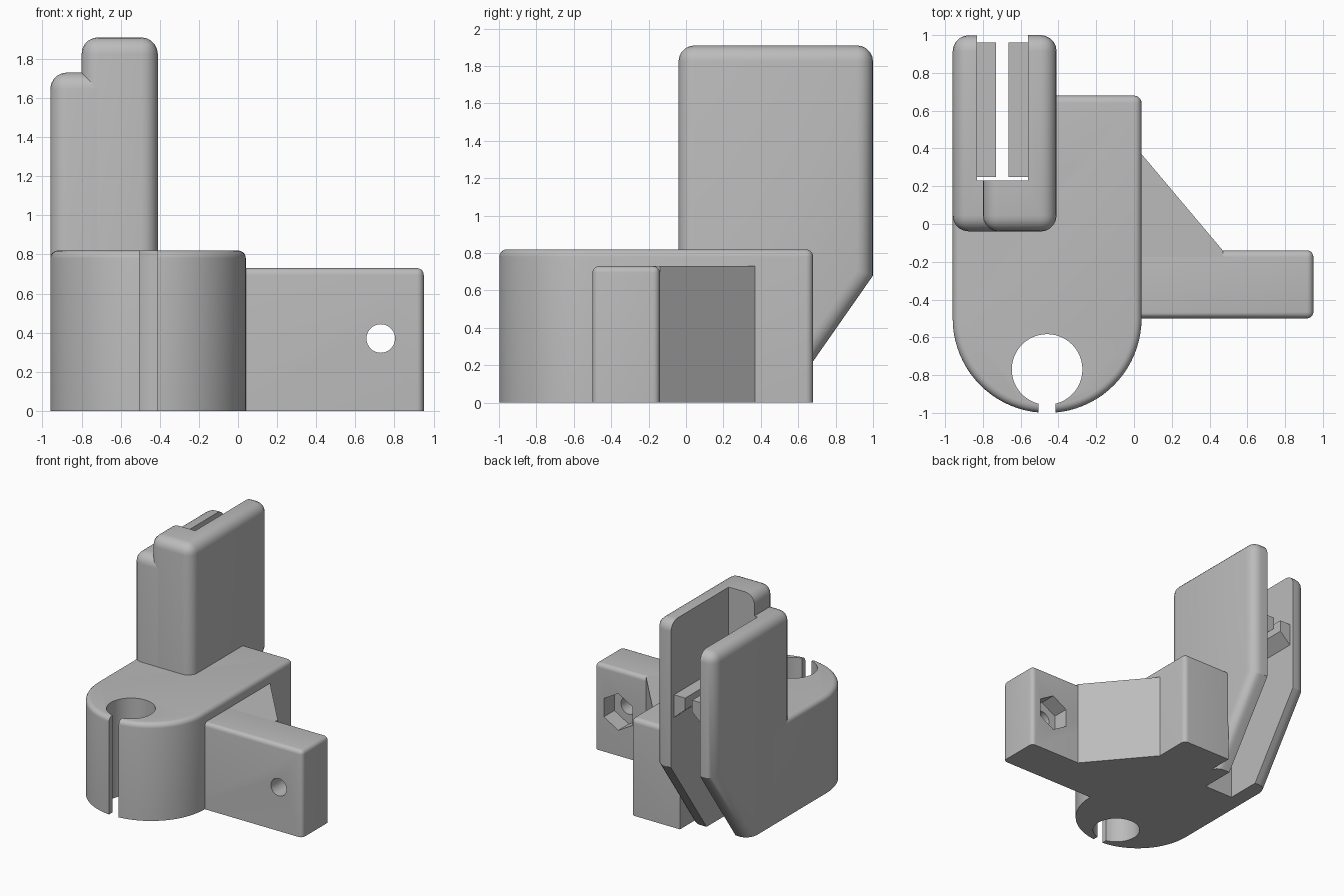
import bpy, bmesh
from math import cos, sin, pi, radians
from mathutils import Vector

cube = bpy.data.objects.get("Cube")
if cube:
    bpy.data.objects.remove(cube, do_unlink=True)

grey = bpy.data.materials.new("light_grey_plastic")
grey.use_nodes = True
color = (0.5, 0.5, 0.5, 1)
grey.diffuse_color = color
grey.node_tree.nodes["Principled BSDF"].inputs["Base Color"].default_value = color


def prism(name, outline, axis, lo, hi, bevel=0, rule=None):
    """Extrude a 2D outline along an axis; round the edges picked by rule(a, b)."""
    place = {"x": lambda p, t: (t, p[0], p[1]),
             "y": lambda p, t: (p[0], t, p[1]),
             "z": lambda p, t: (p[0], p[1], t)}[axis]
    bm = bmesh.new()
    face = bm.faces.new([bm.verts.new(place(p, lo)) for p in outline])
    out = bmesh.ops.extrude_face_region(bm, geom=[face])["geom"]
    moved = [v for v in out if isinstance(v, bmesh.types.BMVert)]
    bmesh.ops.translate(bm, verts=moved, vec=Vector(place((0, 0), hi - lo)))
    bmesh.ops.recalc_face_normals(bm, faces=bm.faces)
    if bevel:
        edges = [e for e in bm.edges if rule(e.verts[0].co, e.verts[1].co)]
        bmesh.ops.bevel(bm, geom=edges, offset=bevel, segments=5, profile=0.5,
                        affect="EDGES", clamp_overlap=True)
        bmesh.ops.recalc_face_normals(bm, faces=bm.faces)
    mesh = bpy.data.meshes.new(name)
    bm.to_mesh(mesh)
    bm.free()
    mesh.materials.append(grey)
    obj = bpy.data.objects.new(name, mesh)
    bpy.context.collection.objects.link(obj)
    return obj


def rect(a0, a1, b0, b1):
    return [(a0, b0), (a1, b0), (a1, b1), (a0, b1)]


def ring(a, b, r, n, turn=0.0):
    return [(a + r * cos(turn + 2 * pi * i / n), b + r * sin(turn + 2 * pi * i / n))
            for i in range(n)]


def cut(obj, cutter):
    cutter.hide_render = True
    mod = obj.modifiers.new("cut", "BOOLEAN")
    mod.operation, mod.solver, mod.object = "DIFFERENCE", "EXACT", cutter
    bpy.context.view_layer.objects.active = obj
    bpy.ops.object.modifier_apply(modifier=mod.name)
    bpy.data.objects.remove(cutter, do_unlink=True)


def near(a, b, i, value):
    return abs(a[i] - value) < 1e-4 and abs(b[i] - value) < 1e-4


# Round-nosed body
arc = [(-0.46 + 0.5 * cos(pi + pi * i / 40), -0.5 + 0.5 * sin(pi + pi * i / 40))
       for i in range(41)]
body = prism("body", arc + [(0.04, 0.68), (-0.96, 0.68)], "z", 0, 0.82, 0.04,
             lambda a, b: near(a, b, 2, 0.82) or (near(a, b, 1, 0.68) and near(a, b, 0, 0.04)))
cut(body, prism("rod_hole", ring(-0.46, -0.77, 0.187, 48), "z", -0.1, 1))
cut(body, prism("clamp_slot", rect(-0.505, -0.415, -1.1, -0.8), "z", -0.1, 1))
cut(body, prism("tower_space", rect(-1.1, -0.42, 0.2, 0.8), "z", -0.1, 1))


# Upright holder: a low and a tall block sharing one slot open to the back
def tower_rule(top, front, back):
    def rule(a, b):
        along_x = abs(a.x - b.x) > 1e-4
        if near(a, b, 2, 0):
            return False
        return near(a, b, 2, top) or not along_x
    return rule


def tower(name, x0, x1, top, front, back):
    side = [(front, 0), (0.525, 0), (back, 0.68), (back, top), (front, top)]
    obj = prism(name, side, "x", x0, x1, 0.085, tower_rule(top, front, back))
    cut(obj, prism("holder_slot", rect(-0.83, -0.56, 0.23, 1.1), "z", -0.1, 2.1))
    return obj


low = tower("holder_low_side", -0.96, -0.6, 1.73, -0.039, 0.999)
tall = tower("holder_tall_side", -0.8, -0.41, 1.91, -0.04, 1.0)

# Guide rails inside the slot, with sloped undersides
for name, wall, tip in (("right_rail", -0.84, -0.73), ("left_rail", -0.55, -0.665)):
    prism(name, [(wall, 1.08), (tip, 1.18), (tip, 1.28), (wall, 1.28)], "y", 0.25, 0.96)

# Side arm with bolt hole and hexagonal nut pocket
arm = prism("side_arm", rect(-0.1, 0.95, -0.5, -0.14), "z", 0, 0.73, 0.035,
            lambda a, b: near(a, b, 2, 0.73) or near(a, b, 0, 0.95) and abs(a.z - b.z) > 0.1)
cut(arm, prism("bolt_hole", ring(0.73, 0.37, 0.073, 32), "y", -0.7, 0.1))
cut(arm, prism("nut_pocket", ring(0.73, 0.37, 0.155, 6, pi / 6), "y", -0.28, 0.1))

# Gusset between body and arm
prism("gusset", [(0.0, 0.37), (0.04, 0.37), (0.47, -0.14), (0.47, -0.2), (0.0, -0.2)],
      "z", 0, 0.73)

# Smooth the rounded areas, keep hard edges
for obj in bpy.context.view_layer.objects:
    obj.select_set(obj.type == "MESH")
bpy.context.view_layer.objects.active = body
bpy.ops.object.shade_smooth_by_angle(angle=radians(30))
